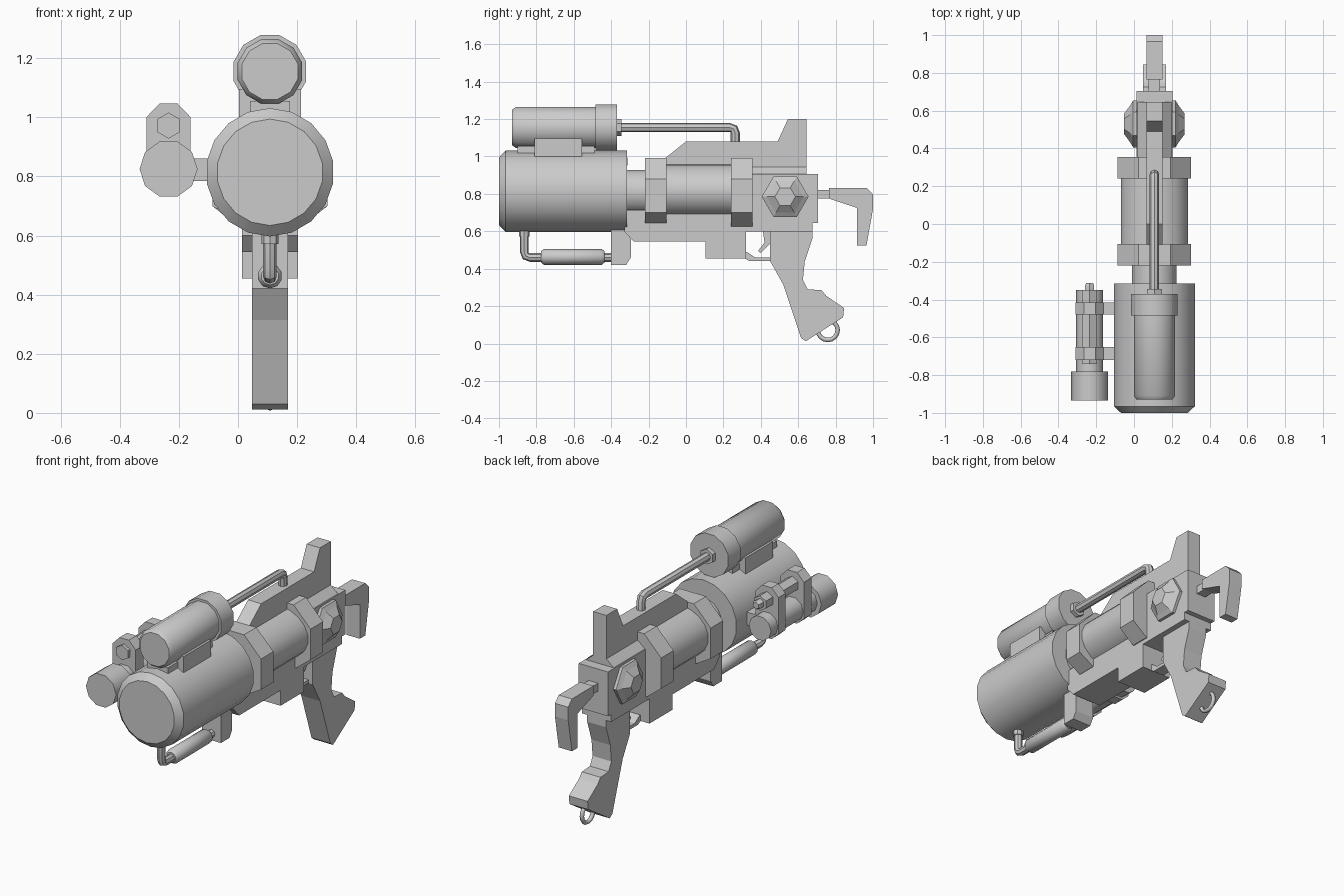
import bpy, bmesh, math
from mathutils import Vector, Matrix

if "Cube" in bpy.data.objects:
    bpy.data.objects.remove(bpy.data.objects["Cube"])

CX = 0.108   # centre plane of the main assembly
grey = bpy.data.materials.new("plain grey")
grey.diffuse_color = (0.6, 0.6, 0.6, 1)
grey.use_nodes = True
grey.node_tree.nodes["Principled BSDF"].inputs["Base Color"].default_value = grey.diffuse_color


def finish(name, bm, smooth=True):
    bmesh.ops.recalc_face_normals(bm, faces=bm.faces)
    me = bpy.data.meshes.new(name)
    bm.to_mesh(me)
    bm.free()
    me.materials.append(grey)
    ob = bpy.data.objects.new(name, me)
    bpy.context.collection.objects.link(ob)
    if smooth:
        bpy.ops.object.select_all(action='DESELECT')
        ob.select_set(True)
        bpy.context.view_layer.objects.active = ob
        bpy.ops.object.shade_smooth_by_angle(angle=math.radians(38))
    return ob


def loft(name, rings, smooth=True):
    """Skin a list of equal-length point loops and cap both ends."""
    bm = bmesh.new()
    loops = [[bm.verts.new(p) for p in r] for r in rings]
    n = len(loops[0])
    for a, b in zip(loops, loops[1:]):
        for i in range(n):
            j = (i + 1) % n
            bm.faces.new((a[i], a[j], b[j], b[i]))
    bm.faces.new(loops[0])
    bm.faces.new(loops[-1])
    return finish(name, bm, smooth)


def slab(name, pts, hw, x=CX):
    """Side profile (y, z) extruded across x."""
    return loft(name, [[(x + s * hw, y, z) for y, z in pts] for s in (-1, 1)], False)


def section(name, pts, y0, y1):
    """Front section (x, z) extruded along y."""
    return loft(name, [[(x, y, z) for x, z in pts] for y in (y0, y1)], False)


def box(name, x0, x1, y0, y1, z0, z1):
    return section(name, [(x0, z0), (x1, z0), (x1, z1), (x0, z1)], y0, y1)


def turned(name, x, z, steps, n, squash=1.0, off=0.5):
    """Lathe along y: steps are (y, radius)."""
    ang = [2 * math.pi * (i + off) / n for i in range(n)]
    return loft(name, [[(x + r * math.cos(a), y, z + r * squash * math.sin(a))
                        for a in ang] for y, r in steps])


def pipe(name, pts, r, n=8):
    """Tube along a path in the centre plane, points are (y, z)."""
    P = [Vector((CX, y, z)) for y, z in pts]
    side = Vector((1, 0, 0))
    rings = []
    for i, p in enumerate(P):
        t = (P[min(i + 1, len(P) - 1)] - P[max(i - 1, 0)]).normalized()
        up = side.cross(t)
        rings.append([p + r * (side * math.cos(a) + up * math.sin(a))
                      for a in (2 * math.pi * k / n for k in range(n))])
    return loft(name, rings)


# Main barrel and neck
turned("barrel", CX, 0.814, [(-1, 0.18), (-0.965, 0.217), (-0.315, 0.217)], 18)
turned("neck", CX, 0.81, [(-0.33, 0.12), (-0.2, 0.12)], 16)

# Upper tank with its collar, saddle and nut
turned("tank", CX, 1.155, [(-0.93, 0.098), (-0.91, 0.113), (-0.48, 0.113)], 12)
turned("tank_collar", CX, 1.155, [(-0.485, 0.127), (-0.37, 0.127)], 12)
box("tank_saddle", 0.003, 0.213, -0.81, -0.555, 1.0, 1.095)
box("tank_foot", 0.04, 0.176, -0.9, -0.49, 0.99, 1.055)
turned("tank_nut", CX, 1.155, [(-0.38, 0.045), (-0.345, 0.045)], 6)
pipe("upper_pipe", [(-0.36, 1.155), (0.235, 1.155), (0.255, 1.147),
                    (0.263, 1.125), (0.263, 1.05)], 0.025)

# Receiver: lower body, rear block with sloped shoulders, top fin
slab("lower_body", [(-0.33, 0.715), (-0.33, 0.6), (-0.28, 0.545), (0.105, 0.545),
                    (0.105, 0.455), (0.32, 0.455), (0.32, 0.6), (0.4, 0.6),
                    (0.4, 0.715)], 0.095)
slab("rear_block", [(0.3, 0.6), (0.675, 0.6), (0.675, 0.645), (0.705, 0.645),
                    (0.705, 0.905), (0.3, 0.905)], 0.095)
section("shoulders", [(CX - 0.095, 0.9), (CX + 0.095, 0.9),
                      (CX + 0.043, 0.945), (CX - 0.043, 0.945)], 0.3, 0.645)
slab("top_fin", [(-0.2, 0.8), (-0.2, 0.92), (-0.1, 1.0), (0.0, 1.08), (0.49, 1.08),
                 (0.545, 1.2), (0.645, 1.2), (0.645, 0.8)], 0.043)

# Fore-end sleeve and its two faceted bands
turned("sleeve", CX, 0.815, [(-0.15, 0.18), (0.3, 0.18)], 18, 0.82)
for name, y0, y1, low in (("front_band", -0.22, -0.105, 0.645),
                          ("rear_band", 0.24, 0.355, 0.625)):
    half = [(0.1, low), (0.195, 0.7), (0.195, 0.88), (0.085, 0.993)]
    section(name, [(CX + x, z) for x, z in half] +
            [(CX - x, z) for x, z in reversed(half)], y0, y1)

# Hexagonal side caps
for s, name in ((1, "right_cap"), (-1, "left_cap")):
    loft(name, [[(CX + s * x, 0.53 + r * math.cos(k * math.pi / 3),
                  0.785 + r * math.sin(k * math.pi / 3)) for k in range(6)]
                for x, r in ((0.08, 0.125), (0.112, 0.125), (0.128, 0.098), (0.16, 0.055))],
         False)

# Rear hook
box("hook_stem", CX - 0.03, CX + 0.03, 0.69, 0.78, 0.775, 0.822)
slab("hook", [(0.765, 0.832), (0.965, 0.832), (1, 0.797), (1, 0.72), (0.965, 0.525),
              (0.915, 0.525), (0.915, 0.725), (0.765, 0.775)], 0.043)

# Grip, trigger, guard and lanyard ring
slab("grip", [(0.45, 0.62), (0.45, 0.44), (0.52, 0.315), (0.615, 0.03), (0.64, 0.012),
              (0.84, 0.14), (0.845, 0.19), (0.75, 0.255), (0.725, 0.285), (0.65, 0.29),
              (0.625, 0.34), (0.635, 0.44), (0.675, 0.56), (0.675, 0.62)], 0.061)
slab("trigger", [(0.45, 0.61), (0.41, 0.61), (0.42, 0.54), (0.385, 0.495),
                 (0.4, 0.483), (0.45, 0.535)], 0.022)
slab("trigger_guard", [(0.31, 0.49), (0.325, 0.49), (0.37, 0.46), (0.46, 0.46),
                       (0.46, 0.44), (0.34, 0.44), (0.31, 0.458)], 0.035)
bpy.ops.mesh.primitive_torus_add(major_segments=16, minor_segments=6, major_radius=0.053,
                                 minor_radius=0.012, location=(CX, 0.758, 0.072),
                                 rotation=(0, math.pi / 2, 0))
ring = bpy.context.object
ring.name = "lanyard_ring"
ring.data.materials.append(grey)
bpy.ops.object.shade_smooth()

# Lower feed line and its bracket
slab("line_bracket", [(-0.4, 0.66), (-0.4, 0.42), (-0.32, 0.42), (-0.295, 0.46),
                      (-0.295, 0.56), (-0.29, 0.66)], 0.061)
pipe("lower_pipe", [(-0.865, 0.63), (-0.865, 0.49), (-0.857, 0.468), (-0.835, 0.46),
                    (-0.38, 0.46)], 0.023)
pipe("lower_pipe_nut", [(-0.865, 0.63), (-0.865, 0.572)], 0.029)
turned("line_canister", CX, 0.463, [(-0.775, 0.03), (-0.76, 0.042), (-0.45, 0.042),
                                    (-0.435, 0.03)], 10)

# Side light: lamp with wide head, upper tube, two clamps and struts
LX = -0.235
turned("lamp_head", LX, 0.825, [(-0.935, 0.098), (-0.78, 0.098)], 10, off=0)
turned("lamp_body", LX, 0.825, [(-0.79, 0.072), (-0.35, 0.072)], 10, off=0)
turned("lamp_tube", LX, 0.972, [(-0.74, 0.044), (-0.35, 0.044)], 6)
turned("lamp_tube_tip", LX, 0.972, [(-0.36, 0.028), (-0.325, 0.028), (-0.312, 0.02)], 6)
for name, y0, y1 in (("rear_clamp", -0.48, -0.415), ("front_clamp", -0.72, -0.65)):
    half = [(0.03, 0.745), (0.075, 0.785), (0.075, 1.0), (0.031, 1.046)]
    section(name, [(LX + x, z) for x, z in half] +
            [(LX - x, z) for x, z in reversed(half)], y0, y1)
    box(name + "_strut", -0.18, -0.09, y0, y1, 0.785, 0.86)
